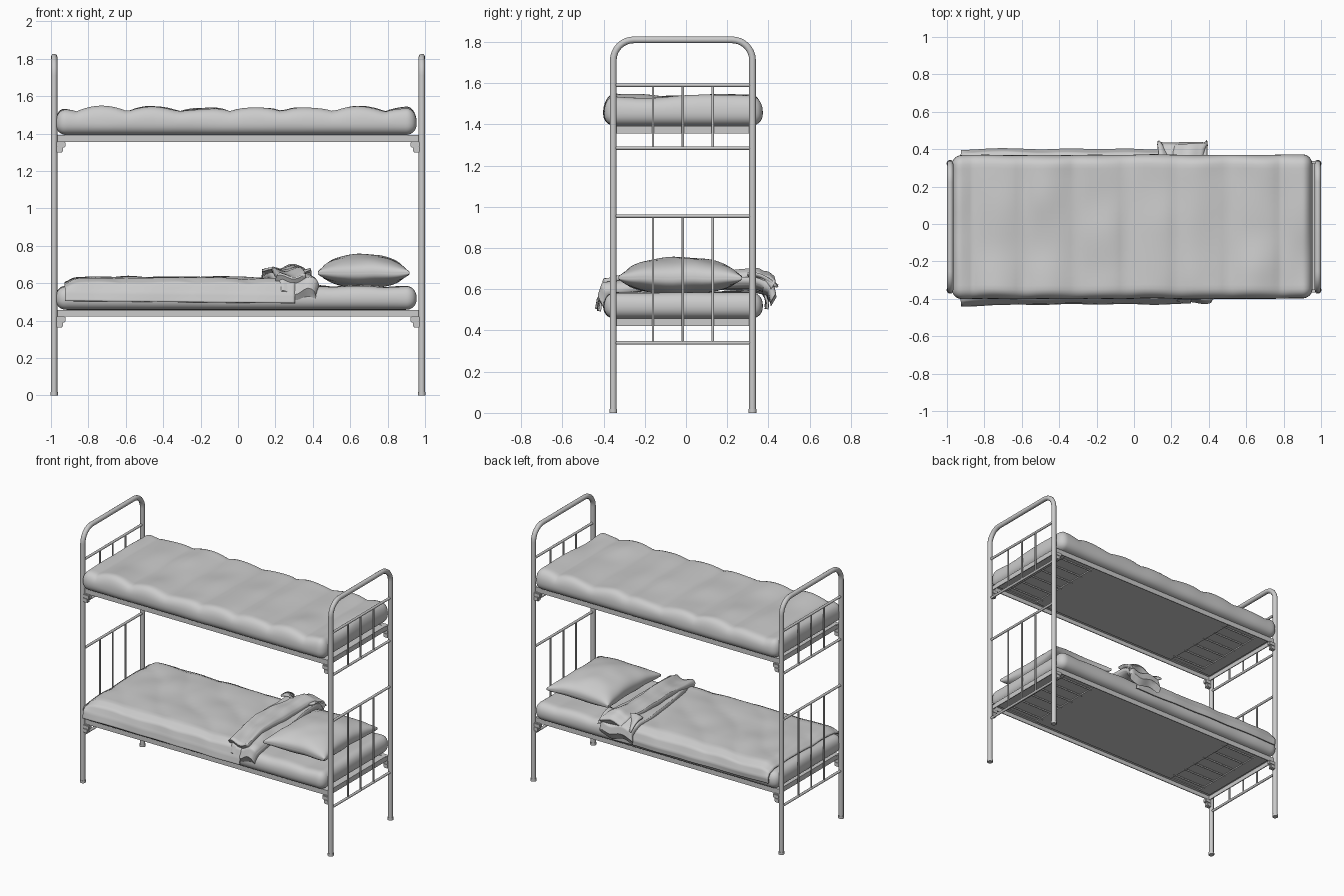
import bpy, bmesh
from math import sin, cos, pi, exp
from mathutils import Vector, noise

if "Cube" in bpy.data.objects:
    bpy.data.objects.remove(bpy.data.objects["Cube"], do_unlink=True)

grey = bpy.data.materials.new("plain_grey")
grey.use_nodes = True
grey.diffuse_color = (0.6, 0.6, 0.6, 1)
grey.node_tree.nodes["Principled BSDF"].inputs["Base Color"].default_value = (0.6, 0.6, 0.6, 1)

CY = -0.015           # middle line of the frame
HALF = 0.338          # post offset from the middle line
POST_X = 0.983


def finish(obj, angle=0.7):
    obj.data.materials.clear()
    obj.data.materials.append(grey)
    bpy.ops.object.select_all(action='DESELECT')
    obj.select_set(True)
    bpy.context.view_layer.objects.active = obj
    bpy.ops.object.shade_smooth_by_angle(angle=angle)
    return obj


def from_bmesh(name, bm, angle=0.7):
    bmesh.ops.recalc_face_normals(bm, faces=bm.faces)
    mesh = bpy.data.meshes.new(name)
    bm.to_mesh(mesh)
    bm.free()
    obj = bpy.data.objects.new(name, mesh)
    bpy.context.collection.objects.link(obj)
    return finish(obj, angle)


def tube(name, points, radius):
    curve = bpy.data.curves.new(name, 'CURVE')
    curve.dimensions = '3D'
    curve.bevel_depth = radius
    curve.bevel_resolution = 3
    curve.use_fill_caps = True
    spline = curve.splines.new('POLY')
    spline.points.add(len(points) - 1)
    for p, co in zip(spline.points, points):
        p.co = (*co, 1)
    obj = bpy.data.objects.new(name, curve)
    bpy.context.collection.objects.link(obj)
    bpy.ops.object.select_all(action='DESELECT')
    obj.select_set(True)
    bpy.context.view_layer.objects.active = obj
    bpy.ops.object.convert(target='MESH')
    return finish(bpy.context.object)


def box(name, x, y, z, bevel=0.0):
    bm = bmesh.new()
    bmesh.ops.create_cube(bm, size=1)
    for v in bm.verts:
        for i, (a, b) in enumerate((x, y, z)):
            v.co[i] = a if v.co[i] < 0 else b
    if bevel:
        bmesh.ops.bevel(bm, geom=bm.edges[:], offset=bevel, segments=2, affect='EDGES')
    return from_bmesh(name, bm, 0.5)


def soft_box(name, half, cuts, shape):
    """Finely sliced unit block whose points are placed by a shape rule."""
    bm = bmesh.new()
    bmesh.ops.create_cube(bm, size=2)
    for axis, n in enumerate(cuts):
        normal = Vector((0, 0, 0))
        normal[axis] = 1
        for k in range(1, n):
            at = normal * sin(pi / 2 * (2 * k / n - 1))
            bmesh.ops.bisect_plane(bm, geom=bm.verts[:] + bm.edges[:] + bm.faces[:],
                                   plane_co=at, plane_no=normal)
    for v in bm.verts:
        v.co = shape(Vector(a * b for a, b in zip(v.co, half)))
    return from_bmesh(name, bm, 1.2)


def rounded(p, half, r):
    core = Vector(max(-h + r, min(h - r, c)) for c, h in zip(p, half))
    d = p - core
    return core + d.normalized() * r if d.length > 1e-6 else p


def wobble(x, y, seed, scale=4):
    return noise.noise(Vector((x * scale, y * scale, seed)))


def grid_sheet(name, nu, nv, place, thickness):
    bm = bmesh.new()
    bmesh.ops.create_grid(bm, x_segments=nu, y_segments=nv, size=1)
    for v in bm.verts:
        v.co = place((v.co.x + 1) / 2, (v.co.y + 1) / 2)
    obj = from_bmesh(name, bm, 1.2)
    solid = obj.modifiers.new("thickness", 'SOLIDIFY')
    solid.thickness = thickness
    solid.offset = 0
    return obj


def along(points, t):
    f = t * (len(points) - 1)
    i = min(int(f), len(points) - 2)
    return Vector(points[i]).lerp(Vector(points[i + 1]), f - i)


# End frames: arched post, rails, thin bars and feet
R = 0.1
for side, end in ((1, "head"), (-1, "foot")):
    x = side * POST_X
    arch = [(x, CY - HALF, 0)]
    for k in range(9):
        a = pi - k * pi / 16
        arch.append((x, CY - HALF + R + R * cos(a), 1.71 + R * sin(a)))
    arch += [(px, 2 * CY - py, pz) for px, py, pz in reversed(arch)]
    tube(end + "_arch_post", arch, 0.017)
    for low, high, tier in ((0.34, 0.955, "lower"), (1.285, 1.59, "upper")):
        for z in (low, high):
            tube(f"{end}_{tier}_rail", [(x, CY - HALF, z), (x, CY + HALF, z)], 0.009)
        for k in (-1, 0, 1):
            y = CY + k * 0.145
            tube(f"{end}_{tier}_bar", [(x, y, low), (x, y, high)], 0.006)
    for s in (-1, 1):
        y = CY + s * HALF
        tube(end + "_foot_cap", [(x, y, 0), (x, y, 0.018)], 0.02)

# Bed bases: angle rails, brackets, mesh panel and tension straps
for top, tier in ((0.457, "lower"), (1.392, "upper")):
    for s in (-1, 1):
        y = CY + s * HALF
        inner = y - s * 0.03
        box(tier + "_side_rail", (-0.97, 0.97), sorted((y, y - s * 0.006)), (top - 0.036, top))
        box(tier + "_side_flange", (-0.97, 0.97), sorted((y, inner)), (top - 0.006, top))
        x = s * 0.965
        box(tier + "_end_rail", sorted((x, x - s * 0.006)), (CY - HALF, CY + HALF), (top - 0.036, top))
        box(tier + "_end_flange", sorted((x, x - s * 0.03)), (CY - HALF, CY + HALF), (top - 0.006, top))
        box(tier + "_end_panel", sorted((s * 0.85, s * 0.945)), (CY - 0.31, CY + 0.31), (top - 0.012, top - 0.004))
        for t in (-1, 1):
            yb = CY + t * HALF
            box(tier + "_bracket", sorted((s * 0.922, s * 0.975)), (yb - 0.014, yb + 0.014),
                (top - 0.066, top - 0.034), 0.005)
            box(tier + "_bracket_tip", sorted((s * 0.935, s * 0.975)), (yb - 0.014, yb + 0.014),
                (top - 0.094, top - 0.06), 0.005)
        for k in range(6):
            y = CY - 0.26 + k * 0.104
            tube(tier + "_strap", [(s * 0.58, y, top - 0.008), (s * 0.86, y, top - 0.008)], 0.006)
    box(tier + "_mesh_panel", (-0.6, 0.6), (CY - 0.31, CY + 0.31), (top - 0.012, top - 0.004))


# Mattresses: rounded blocks with quilted lumps
def mattress(name, bottom, height, lump):
    half = Vector((0.965, 0.385, height / 2))

    def shape(p):
        q = rounded(p, half, height * 0.46)
        up = max(0, q.z / half.z)
        wave = abs(sin(pi * (q.x + 0.03) / 0.275)) ** 0.6
        ragged = 1 + 0.8 * wobble(q.x, q.y, bottom)
        q.z += up * (lump * wave * ragged + 0.006 * wobble(q.x, q.y, 7))
        q.y += 0.008 * wobble(q.x, q.z, 3) * abs(q.y) / half.y
        return q + Vector((-0.01, CY, bottom + half.z))
    soft_box(name, half, (90, 30, 10), shape)


mattress("upper_mattress", 1.393, 0.122, 0.022)
mattress("lower_mattress", 0.458, 0.12, 0.008)


# Pillow: lens thickness with pinched corners
def pillow_shape(p):
    u, v, w = p.x / 0.245, p.y / 0.3, p.z / 0.085
    belly = max(0, (1 - u ** 2) * (1 - v ** 2)) ** 0.45
    x = u * (0.245 - 0.03 * (1 - v * v))
    y = v * (0.3 - 0.03 * (1 - u * u))
    rim = 0.006 * wobble(x, y, 2, 9)
    z = 0.655 + w * (0.006 + (0.095 if w > 0 else 0.075) * belly) + rim
    return Vector((0.672 + x - 0.04 * (z - 0.65), -0.028 + y, z))


soft_box("pillow", Vector((0.245, 0.3, 0.085)), (26, 26, 4), pillow_shape)


# Blanket: draped sheet with slanting wrinkles
drape = [(-0.425, 0.505), (-0.418, 0.55), (-0.40, 0.595), (-0.35, 0.617), (-0.18, 0.622), (0, 0.62),
         (0.18, 0.622), (0.32, 0.617), (0.375, 0.595), (0.395, 0.55), (0.392, 0.515)]


def blanket_point(u, v):
    y, z = along(drape, v)
    x = -0.925 + 1.23 * u
    top = max(0, min(1, (z - 0.56) / 0.05))
    crease = abs(sin(11 * (x * 0.8 + y * 0.9 + 0.2 * wobble(x, y, 5, 2))))
    z += top * (0.008 * crease + 0.008 * wobble(x, y, 9, 5))
    z -= 0.03 * exp(-((x + 0.93) / 0.04) ** 2) * top
    y += 0.012 * wobble(x, z, 4) - 0.01 * (0.5 - u) * (v < 0.3)
    z -= (1 - top) * 0.012 * u
    return Vector((x, y, z))


grid_sheet("blanket", 80, 50, blanket_point, 0.012)

# Turned-back fold: two overlapping soft rolls across the bed
fold_line = [(0.31, -0.405, 0.53), (0.32, -0.385, 0.59), (0.29, -0.2, 0.625), (0.27, 0, 0.63),
             (0.26, 0.2, 0.637), (0.26, 0.35, 0.635), (0.265, 0.415, 0.6), (0.265, 0.425, 0.55)]


def fold_roll(name, width, thick, shift, lift, seed, trim):
    def shape(p):
        t = (p.y + 1) / 2 * (1 - 2 * trim) + trim
        c = along(fold_line, t)
        q = rounded(Vector((p.x, 0, p.z)), (width, 1, thick), thick * 0.95)
        flare = 0.85 + 0.3 * wobble(t, 0.5, seed, 3) + 0.15 * t
        puff = 0.014 * wobble(c.y, p.x, seed, 7)
        pleat = 0.012 * sin(38 * p.x + 5 * c.y + seed)
        on_side = abs(c.y + 0.0) > 0.38
        c += Vector((q.x * flare + shift * (1 - 2 * t), 0, lift + q.z + puff + pleat))
        if on_side:
            c.y += (0.6 * q.z + puff) * (1 if c.y > 0 else -1)
        return c
    soft_box(name, Vector((width, 1, thick)), (22, 44, 6), shape)


fold_roll("blanket_fold_lower", 0.12, 0.022, 0.01, 0.0, 1, 0.0)
fold_roll("blanket_fold_upper", 0.085, 0.02, -0.05, 0.03, 6, 0.12)

# Loose corner of the fold hanging past the back edge
grid_sheet("fold_corner", 10, 10, lambda u, v: Vector((
    0.13 + 0.26 * u, 0.3 + v * (0.145 - 0.1 * sin(pi * u)),
    0.665 - 0.06 * v * v + 0.015 * sin(7 * u + 2 * v))), 0.012)
